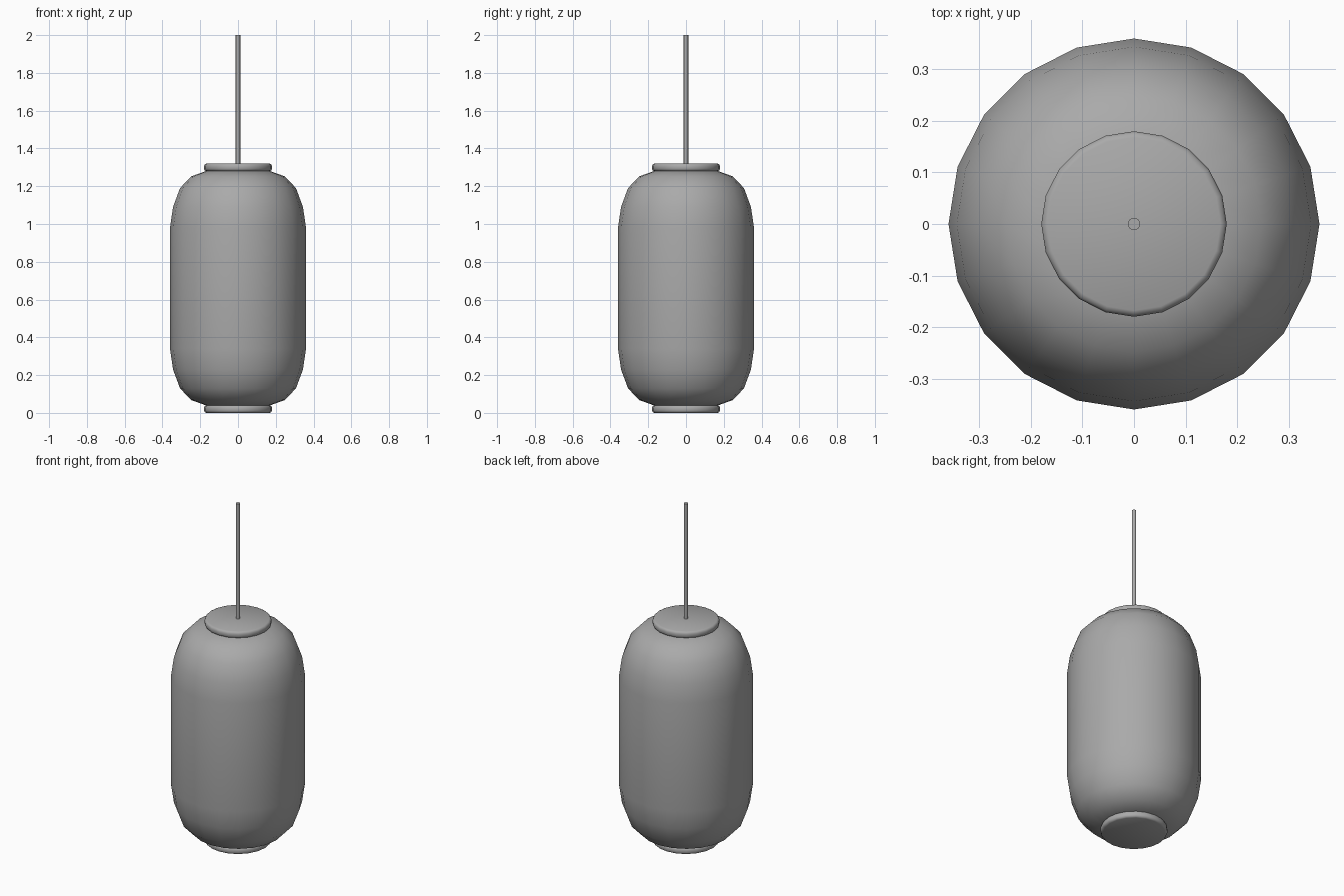
import bpy
import bmesh
import math

cube = bpy.data.objects.get("Cube")
if cube:
    bpy.data.objects.remove(cube, do_unlink=True)

grey = bpy.data.materials.new("plain grey")
grey.use_nodes = True
colour = (0.4, 0.4, 0.4, 1)
grey.diffuse_color = colour
grey.node_tree.nodes["Principled BSDF"].inputs["Base Color"].default_value = colour


def turned(name, profile, sides, angle):
    """Revolve a (radius, height) profile about z and close both ends."""
    bm = bmesh.new()
    rings = []
    for r, z in profile:
        rings.append([bm.verts.new((r * math.cos(math.tau * i / sides),
                                    r * math.sin(math.tau * i / sides), z))
                      for i in range(sides)])
    for low, high in zip(rings, rings[1:]):
        for i in range(sides):
            j = (i + 1) % sides
            bm.faces.new((low[i], low[j], high[j], high[i]))
    bm.faces.new(rings[0][::-1])
    bm.faces.new(rings[-1])
    mesh = bpy.data.meshes.new(name)
    bm.to_mesh(mesh)
    bm.free()
    obj = bpy.data.objects.new(name, mesh)
    bpy.context.collection.objects.link(obj)
    mesh.materials.append(grey)
    bpy.ops.object.select_all(action="DESELECT")
    obj.select_set(True)
    bpy.context.view_layer.objects.active = obj
    bpy.ops.object.shade_smooth_by_angle(angle=math.radians(angle))
    return obj


# Lantern shade: rounded shoulder mirrored about its middle height
middle = 0.66
shoulder = [(0.36, 0.32), (0.344, 0.43), (0.307, 0.53), (0.248, 0.592), (0.165, 0.622)]
upper = [(r, middle + h) for r, h in shoulder]
lower = [(r, middle - h) for r, h in reversed(shoulder)]
turned("lamp_shade", lower + upper, 20, 40)

# Caps: thin discs with rounded rims
rim = [(0.168, 0), (0.176, 0.004), (0.18, 0.012), (0.18, 0.028), (0.176, 0.036), (0.168, 0.04)]
for name, base in (("bottom_cap", 0), ("top_cap", 1.28)):
    turned(name, [(r, base + z) for r, z in rim], 20, 50)

# Hanging cord
turned("hanging_cord", [(0.012, 1.31), (0.012, 2)], 20, 40)
